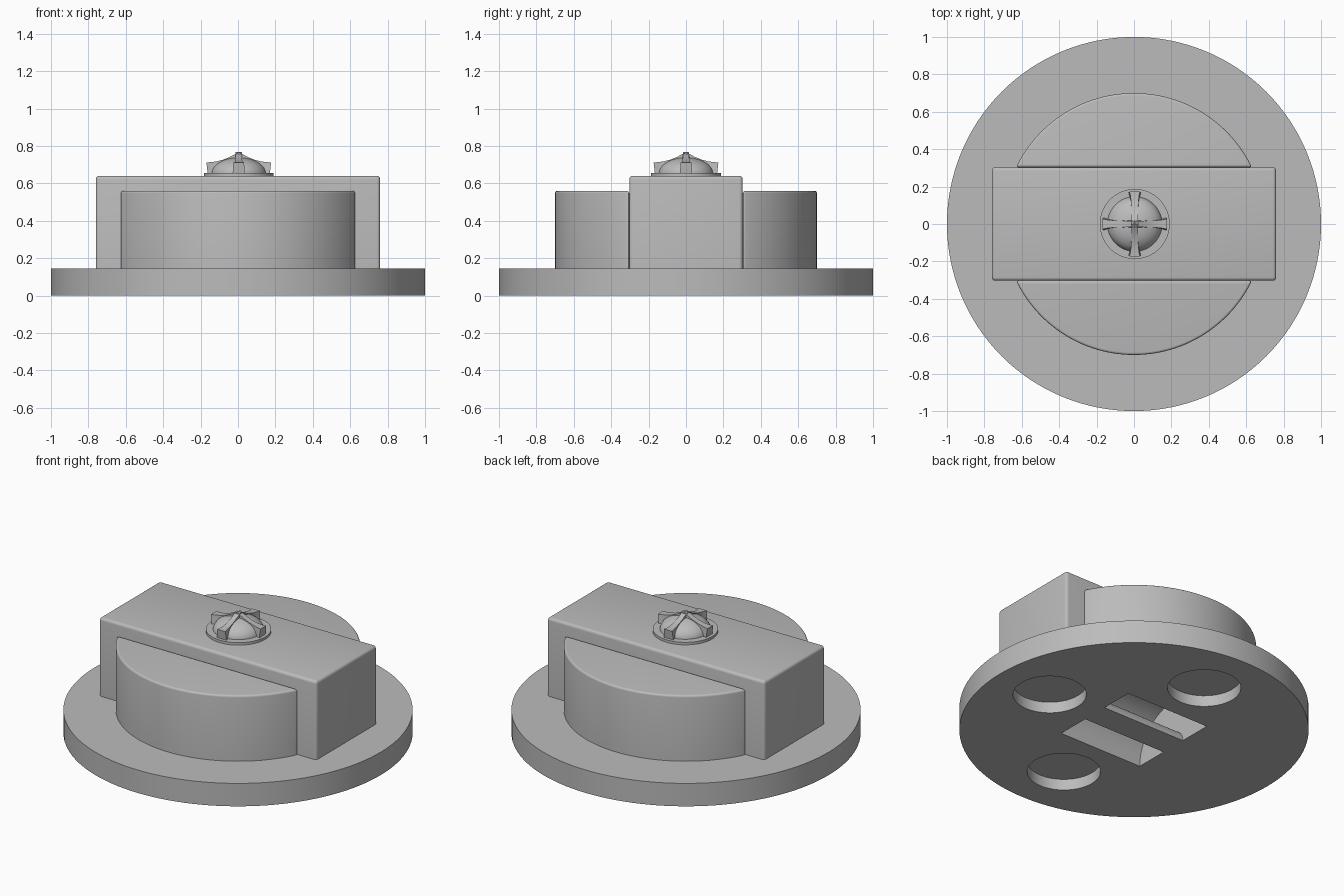
import bpy, bmesh
from math import sin, cos, pi, asin, radians
from mathutils import Matrix, Vector

cube = bpy.data.objects.get("Cube")
if cube:
    bpy.data.objects.remove(cube, do_unlink=True)

grey = bpy.data.materials.new("light_grey")
grey.use_nodes = True
COLOR = (0.5, 0.5, 0.5, 1)
grey.diffuse_color = COLOR
grey.node_tree.nodes["Principled BSDF"].inputs["Base Color"].default_value = COLOR


def add(name, bm):
    bmesh.ops.recalc_face_normals(bm, faces=bm.faces)
    mesh = bpy.data.meshes.new(name)
    bm.to_mesh(mesh)
    bm.free()
    mesh.materials.append(grey)
    obj = bpy.data.objects.new(name, mesh)
    bpy.context.collection.objects.link(obj)
    return obj


def prism(name, outline, low, high, bevel=0, along_x=False):
    """Extrude a flat outline; round every edge that touches the top."""
    bm = bmesh.new()
    face = bm.faces.new([bm.verts.new((a, b, low)) for a, b in outline])
    extruded = bmesh.ops.extrude_face_region(bm, geom=[face])["geom"]
    for v in extruded:
        if isinstance(v, bmesh.types.BMVert):
            v.co.z = high
    bmesh.ops.recalc_face_normals(bm, faces=bm.faces)
    if bevel:
        edges = [e for e in bm.edges if max(v.co.z for v in e.verts) > high - 1e-4
                 and e.calc_face_angle(0) > radians(30)]
        bmesh.ops.bevel(bm, geom=edges, offset=bevel, segments=4,
                        profile=0.5, affect='EDGES')
    if along_x:  # outline (a, b) becomes (y, z)
        turn = Matrix(((0, 0, 1, 0), (1, 0, 0, 0), (0, 1, 0, 0), (0, 0, 0, 1)))
        bmesh.ops.transform(bm, matrix=turn, verts=bm.verts)
    return add(name, bm)


def arc(radius, start, end, steps, cx=0, cy=0):
    return [(cx + radius * cos(start + (end - start) * i / steps),
             cy + radius * sin(start + (end - start) * i / steps))
            for i in range(steps + 1)]


def circle(radius, steps, cx=0, cy=0):
    return arc(radius, 0, 2 * pi, steps, cx, cy)[:-1]


def activate(obj):
    bpy.ops.object.select_all(action='DESELECT')
    obj.select_set(True)
    bpy.context.view_layer.objects.active = obj


def cut(obj, cutters):
    activate(obj)
    for c in cutters:
        mod = obj.modifiers.new("cut", 'BOOLEAN')
        mod.operation, mod.solver, mod.object = 'DIFFERENCE', 'EXACT', c
        bpy.ops.object.modifier_apply(modifier=mod.name)


BASE_TOP = 0.145
HALF_Y = 0.303

# Base plate, cross block and the two round lobes beside it
base = prism("base_plate", circle(1, 128), 0, BASE_TOP)
block = prism("cross_block", [(-0.76, -HALF_Y), (0.76, -HALF_Y), (0.76, HALF_Y), (-0.76, HALF_Y)],
              BASE_TOP - 0.02, 0.64, 0.018)
t = asin(HALF_Y / 0.7)
lobes = [prism(name, arc(0.7, t + turn, pi - t + turn, 56), BASE_TOP - 0.02, 0.56, 0.013)
         for name, turn in (("back_lobe", 0), ("front_lobe", pi))]

# Strap tunnel: half ring that opens as two slots underneath
outer, inner = 0.298, 0.086
ring = ([(outer, -0.05)] + arc(outer, 0, pi, 40) + [(-outer, -0.05), (-inner, -0.05)]
        + arc(inner, pi, 0, 24) + [(inner, -0.05)])
tunnel = prism("tunnel_cutter", ring, -0.293, 0.293, along_x=True)

# Round magnet recesses underneath
recesses = [prism("recess_cutter", circle(0.21, 48, x, y), -0.05, 0.07)
            for x, y in ((0.63, 0), (0, 0.625), (0, -0.625))]
cut(base, [tunnel] + recesses)
cut(block, [tunnel])
for helper in [tunnel] + recesses:
    bpy.data.objects.remove(helper, do_unlink=True)

# Washer and dome on top of the block
washer = prism("washer", circle(0.187, 64, 0.004), 0.635, 0.656)
bm = bmesh.new()
bmesh.ops.create_uvsphere(bm, u_segments=48, v_segments=24, radius=1)
bmesh.ops.bisect_plane(bm, geom=bm.verts[:] + bm.edges[:] + bm.faces[:], plane_co=(0, 0, 0),
                       plane_no=(0, 0, -1), clear_outer=True)
bmesh.ops.transform(bm, matrix=Matrix.Translation((0.004, 0, 0.65)) @ Matrix.Diagonal((0.147, 0.147, 0.088, 1)),
                    verts=bm.verts)
dome = add("dome", bm)

# Four flared ribs that meet in a peak: reach, half width, top height
sections = [(0, 0.02, 0.767), (0.02, 0.02, 0.756), (0.05, 0.02, 0.74), (0.085, 0.021, 0.726),
            (0.12, 0.023, 0.717), (0.15, 0.027, 0.713), (0.173, 0.033, 0.712)]
bm = bmesh.new()
for k in range(4):
    spin = Matrix.Translation((0.004, 0, 0)) @ Matrix.Rotation(k * pi / 2, 4, 'Z')
    rings = []
    for r, w, top in sections:
        foot = r * 0.96
        corners = ((foot, -w, 0.65), (foot, w, 0.65), (r, w * 0.85, top), (r, -w * 0.85, top))
        rings.append([bm.verts.new(spin @ Vector(c)) for c in corners])
    for a, b in zip(rings, rings[1:]):
        for i in range(4):
            j = (i + 1) % 4
            bm.faces.new((a[i], a[j], b[j], b[i]))
    bm.faces.new(rings[0])
    bm.faces.new(rings[-1])
ribs = add("cross_ribs", bm)

# Smooth rounded surfaces, keep hard edges
for obj in [base, block, washer, dome, ribs] + lobes:
    activate(obj)
    bpy.ops.object.shade_smooth_by_angle(angle=radians(35))
